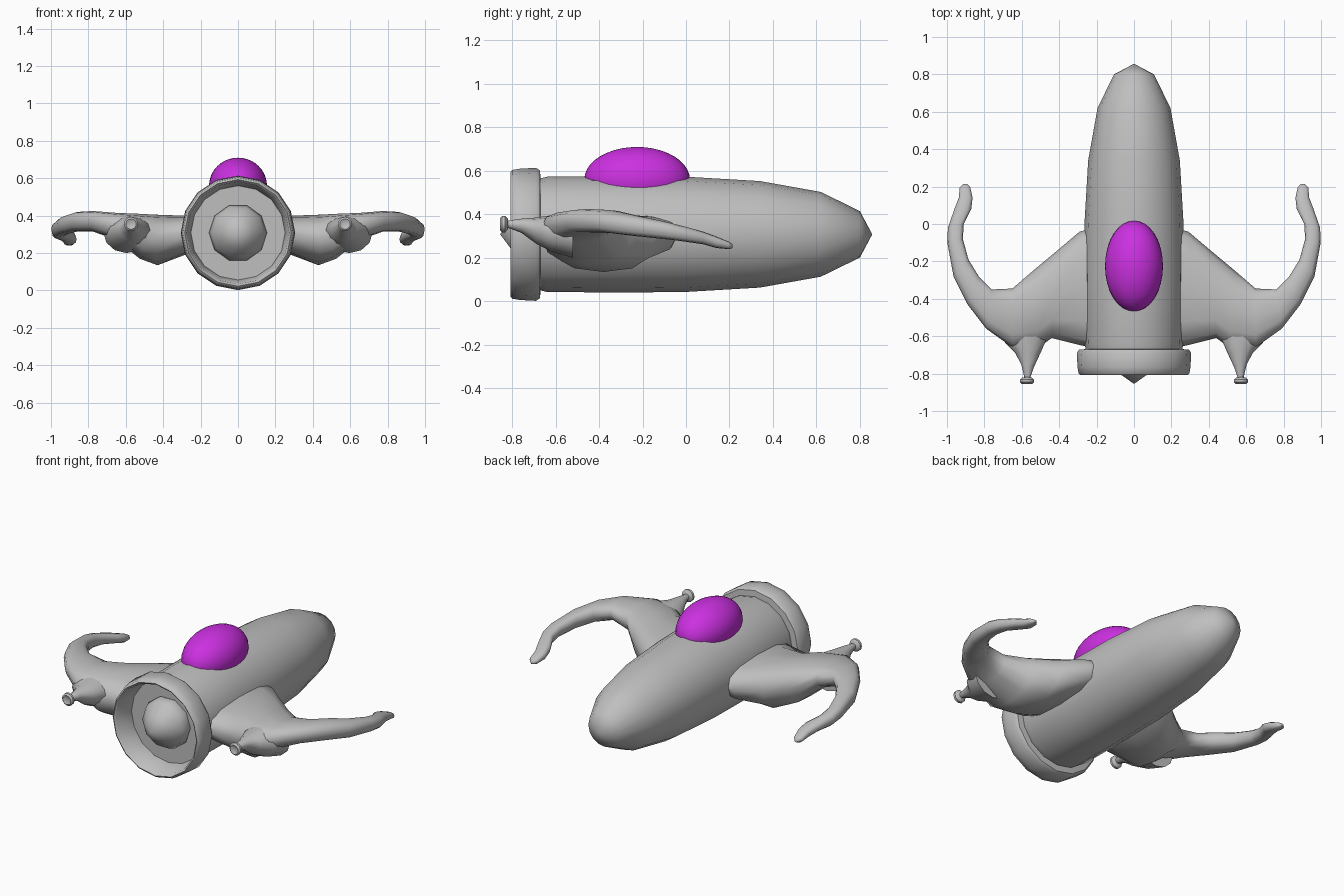
import bpy, bmesh, math
from mathutils import Vector

cube = bpy.data.objects.get("Cube")
if cube:
    bpy.data.objects.remove(cube, do_unlink=True)


def material(name, color):
    m = bpy.data.materials.new(name)
    m.use_nodes = True
    m.diffuse_color = color
    m.node_tree.nodes["Principled BSDF"].inputs["Base Color"].default_value = color
    return m


GREY = material("hull grey", (0.52, 0.52, 0.52, 1))
PURPLE = material("canopy purple", (0.6, 0.03, 0.75, 1))
AXIS_Z = 0.308


def finish(name, bm, mat, angle=40, mirror=False, subdiv=0):
    bmesh.ops.recalc_face_normals(bm, faces=bm.faces)
    mesh = bpy.data.meshes.new(name)
    bm.to_mesh(mesh)
    bm.free()
    mesh.materials.append(mat)
    ob = bpy.data.objects.new(name, mesh)
    bpy.context.collection.objects.link(ob)
    if mirror:
        ob.modifiers.new("Mirror", "MIRROR")
    if subdiv:
        ob.modifiers.new("Subdivision", "SUBSURF").levels = subdiv
        ob.modifiers["Subdivision"].render_levels = subdiv
    bpy.ops.object.select_all(action="DESELECT")
    ob.select_set(True)
    bpy.context.view_layer.objects.active = ob
    bpy.ops.object.shade_smooth_by_angle(angle=math.radians(angle))
    return ob


def bridge(bm, rings, cap=True, loop=False):
    pairs = list(zip(rings, rings[1:]))
    if loop:
        pairs.append((rings[-1], rings[0]))
    for a, b in pairs:
        n = len(a)
        for i in range(n):
            j = (i + 1) % n
            bm.faces.new((a[i], a[j], b[j], b[i]))
    if cap and not loop:
        bm.faces.new(rings[0])
        bm.faces.new(rings[-1])


def lathe(name, profile, center=(0, 0, AXIS_Z), sides=16, loop=False, angle=40, mirror=False):
    """Turn (radius, y) points about an axis parallel to y."""
    bm = bmesh.new()
    rings = []
    for r, y in profile:
        ring = []
        for i in range(sides):
            a = math.tau * i / sides
            ring.append(bm.verts.new((center[0] + r * math.cos(a), center[1] + y,
                                      center[2] + r * math.sin(a))))
        rings.append(ring)
    bridge(bm, rings, loop=loop)
    bmesh.ops.remove_doubles(bm, verts=bm.verts, dist=0.0005)
    return finish(name, bm, GREY, angle, mirror)


def loft(name, sections, sides=12, power=0.8):
    """Skin rounded sections: (x1, y1, x2, y2, top, bottom)."""
    bm = bmesh.new()
    rings = []
    for x1, y1, x2, y2, top, bottom in sections:
        a, b = Vector((x1, y1, 0)), Vector((x2, y2, 0))
        mid, half = (a + b) / 2, (a - b) / 2
        edge = bottom + (top - bottom) * 0.55
        ring = []
        for i in range(sides):
            t = math.tau * i / sides
            c, s = math.cos(t), math.sin(t)
            c = math.copysign(abs(c) ** power, c)
            s = math.copysign(abs(s) ** power, s)
            p = mid + half * c
            p.z = edge + s * ((top - edge) if s > 0 else (edge - bottom))
            ring.append(bm.verts.new(p))
        rings.append(ring)
    bridge(bm, rings)
    return finish(name, bm, GREY, 60, mirror=True)


# Fuselage with faceted nose
lathe("fuselage", [(0.255, -0.68), (0.265, -0.64), (0.268, -0.3), (0.265, 0.0), (0.245, 0.34),
                   (0.195, 0.62), (0.107, 0.8), (0, 0.857)])

# Hollow engine collar and the cone inside it
lathe("engine_collar", [(0.25, -0.668), (0.294, -0.672), (0.306, -0.69), (0.302, -0.765),
                        (0.296, -0.8), (0.285, -0.808), (0.274, -0.798), (0.25, -0.67)],
      loop=True, angle=50)
lathe("engine_cone", [(0.14, -0.65), (0.155, -0.69), (0.14, -0.735), (0.085, -0.795), (0, -0.855)],
      sides=10, angle=50)

# Canopy
bm = bmesh.new()
bmesh.ops.create_uvsphere(bm, u_segments=32, v_segments=20, radius=1)
bmesh.ops.scale(bm, vec=(0.155, 0.243, 0.15), verts=bm.verts)
bmesh.ops.translate(bm, vec=(0, -0.225, 0.56), verts=bm.verts)
finish("canopy", bm, PURPLE)

# Wings sweeping out into forward hooks
loft("wings", [
    (0.20, -0.02, 0.20, -0.66, 0.40, 0.23),
    (0.29, -0.04, 0.28, -0.65, 0.40, 0.19),
    (0.42, -0.15, 0.44, -0.61, 0.405, 0.135),
    (0.54, -0.25, 0.51, -0.66, 0.41, 0.17),
    (0.65, -0.345, 0.65, -0.66, 0.415, 0.27),
    (0.76, -0.35, 0.79, -0.56, 0.425, 0.315),
    (0.83, -0.28, 0.89, -0.43, 0.42, 0.315),
    (0.885, -0.19, 0.965, -0.28, 0.395, 0.30),
    (0.915, -0.08, 0.998, -0.10, 0.365, 0.285),
    (0.91, 0.0, 0.995, -0.02, 0.345, 0.275),
    (0.87, 0.08, 0.96, 0.08, 0.32, 0.262),
    (0.863, 0.14, 0.937, 0.14, 0.298, 0.245),
    (0.875, 0.195, 0.932, 0.195, 0.275, 0.24),
    (0.892, 0.215, 0.912, 0.215, 0.262, 0.245),
])

# Rear spikes growing out of the trailing edges
loft("wing_spikes", [
    (0.47, -0.52, 0.72, -0.52, 0.40, 0.20),
    (0.465, -0.61, 0.69, -0.635, 0.395, 0.23),
    (0.50, -0.69, 0.635, -0.69, 0.385, 0.265),
    (0.535, -0.765, 0.603, -0.75, 0.38, 0.315),
    (0.555, -0.825, 0.585, -0.825, 0.37, 0.34),
], power=1)

# Button ends on the spikes
lathe("spike_buttons", [(0, 0.02), (0.025, 0.018), (0.038, 0.006), (0.038, -0.008),
                        (0.028, -0.017), (0.02, -0.013), (0, -0.010)],
      center=(0.572, -0.838, 0.355), sides=12, mirror=True)
